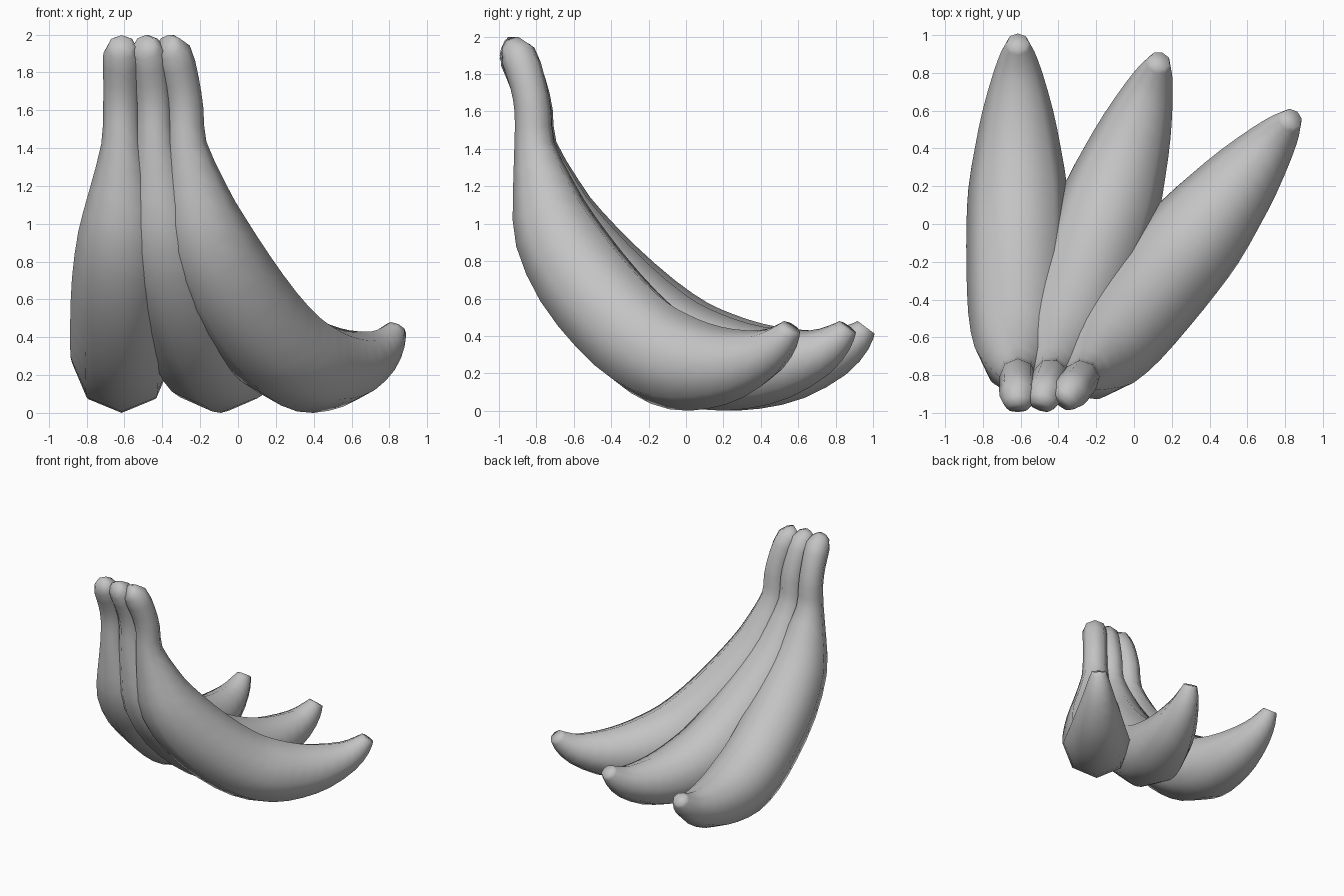
import bpy, bmesh, math
from mathutils import Vector, Matrix

if "Cube" in bpy.data.objects:
    bpy.data.objects.remove(bpy.data.objects["Cube"])

skin = bpy.data.materials.new("plain grey")
skin.diffuse_color = (0.55, 0.55, 0.55, 1)
skin.use_nodes = True
skin.node_tree.nodes["Principled BSDF"].inputs["Base Color"].default_value = skin.diffuse_color

# Centre line (distance out from the stem, height, radius), stem end to blossom tip
PATH = [(-0.125, 1.94, 0.06), (-0.06, 1.9, 0.097), (0.005, 1.75, 0.097),
        (0.04, 1.6, 0.098), (0.05, 1.42, 0.108), (0.115, 1.18, 0.17),
        (0.20, 0.955, 0.23), (0.38, 0.71, 0.263), (0.62, 0.485, 0.272),
        (0.84, 0.335, 0.272), (1.04, 0.262, 0.262), (1.25, 0.238, 0.228),
        (1.45, 0.252, 0.187), (1.65, 0.31, 0.13), (1.765, 0.39, 0.087),
        (1.813, 0.445, 0.057)]
SIDES = 8


def refine(points):
    """Catmull-Rom: one extra ring between each pair of rings."""
    p = [Vector(q) for q in points]
    out = []
    for i in range(len(p) - 1):
        a, d = p[max(i - 1, 0)], p[min(i + 2, len(p) - 1)]
        out += [p[i], (9 * (p[i] + p[i + 1]) - a - d) / 16]
    return out + [p[-1]]


def banana(name, stem_x, angle):
    pts = refine(PATH)
    bm = bmesh.new()
    rings = []
    for i, p in enumerate(pts):
        t = pts[min(i + 1, len(pts) - 1)] - pts[max(i - 1, 0)]
        t = Vector((0, t.x, t.y)).normalized()
        side = Vector((1, 0, 0))
        up = side.cross(t)
        ring = []
        for k in range(SIDES):
            a = 2 * math.pi * k / SIDES
            ring.append(bm.verts.new(Vector((0, p.x, p.y))
                        + p.z * (math.cos(a) * side + math.sin(a) * up)))
        rings.append(ring)
    for r, s in zip(rings, rings[1:]):
        for k in range(SIDES):
            j = (k + 1) % SIDES
            bm.faces.new((r[k], r[j], s[j], s[k]))
    bm.faces.new(rings[0])
    bm.faces.new(rings[-1])
    bmesh.ops.recalc_face_normals(bm, faces=bm.faces)
    bm.transform(Matrix.Translation((stem_x, -0.85, 0))
                 @ Matrix.Rotation(-math.radians(angle), 4, 'Z'))
    # rest the lowest ring exactly on the ground
    low = min(v.co.z for v in bm.verts)
    bm.transform(Matrix.Translation((0, 0, -low)))
    for f in bm.faces:
        f.smooth = True
    mesh = bpy.data.meshes.new(name)
    bm.to_mesh(mesh)
    bm.free()
    mesh.materials.append(skin)
    bpy.context.collection.objects.link(bpy.data.objects.new(name, mesh))


# Three bananas fanned out from the joined stems
banana("banana_left", -0.615, 0)
banana("banana_middle", -0.455, 19)
banana("banana_right", -0.305, 39)
